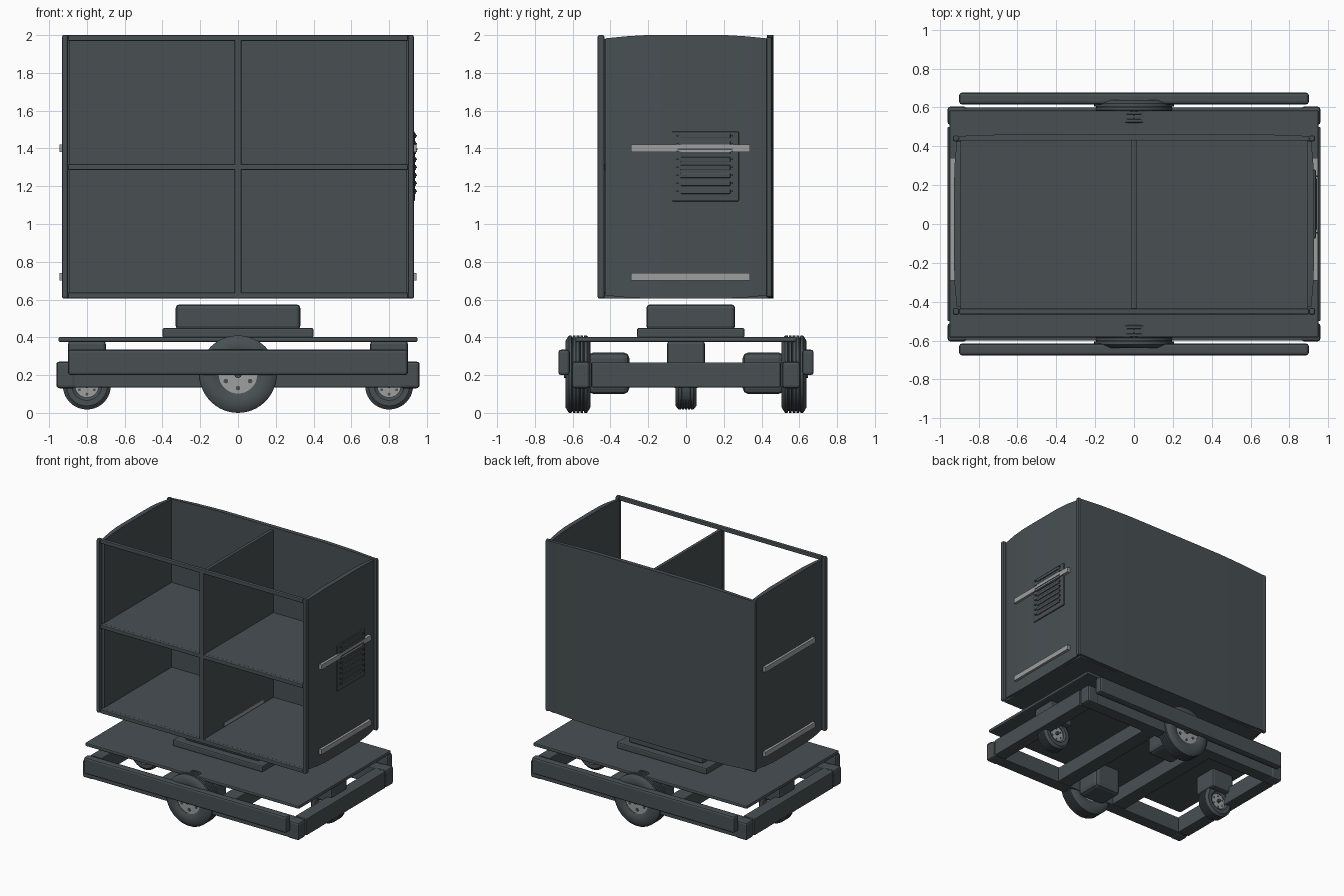
import bpy, bmesh, math
from mathutils import Matrix, Vector

old = bpy.data.objects.get("Cube")
if old:
    bpy.data.objects.remove(old)


def material(name, rgb):
    m = bpy.data.materials.new(name)
    m.use_nodes = True
    m.diffuse_color = (*rgb, 1)
    m.node_tree.nodes["Principled BSDF"].inputs["Base Color"].default_value = (*rgb, 1)
    return m


SLATE = material("dark slate", (0.065, 0.08, 0.086))
LIGHT = material("light grey", (0.34, 0.35, 0.35))


def finish(name, bm, mat, bevel=0, smooth=False):
    bmesh.ops.recalc_face_normals(bm, faces=bm.faces)
    me = bpy.data.meshes.new(name)
    bm.to_mesh(me)
    bm.free()
    me.materials.append(mat)
    ob = bpy.data.objects.new(name, me)
    bpy.context.collection.objects.link(ob)
    if bevel:
        mod = ob.modifiers.new("bevel", 'BEVEL')
        mod.width, mod.segments = bevel, 2
    if smooth:
        bpy.ops.object.select_all(action='DESELECT')
        ob.select_set(True)
        bpy.context.view_layer.objects.active = ob
        bpy.ops.object.shade_smooth_by_angle(angle=math.radians(35))
    return ob


def box(name, x, y, z, mat=SLATE, bevel=0.006):
    """Box from (low, high) ranges on each axis."""
    bm = bmesh.new()
    bmesh.ops.create_cube(bm, size=1)
    for v in bm.verts:
        v.co = Vector([(r[0] + r[1]) / 2 + c * (r[1] - r[0]) for r, c in zip((x, y, z), v.co)])
    return finish(name, bm, mat, bevel)


def panel(name, half, normal, offset, bulge):
    """Upright panel, thinner at its edges, with its top and bottom rims bowed."""
    n, low, high, thick = 8, 0.605, 2.0, 0.022
    bm = bmesh.new()
    rows = []
    for i in range(n + 1):
        t = -1 + 2 * i / n
        drop = 0.017 * max(0, abs(t) - 0.6) / 0.4
        out = offset + bulge * (1 - t ** 4)
        row = []
        for d, z in ((out, low + drop), (out, high - drop),
                     (offset - thick, high - drop), (offset - thick, low + drop)):
            row.append(bm.verts.new((normal * d, t * half, z) if name.startswith("side")
                                    else (t * half, normal * d, z)))
        rows.append(row)
    for a, b in zip(rows, rows[1:]):
        for k in range(4):
            bm.faces.new((a[k], a[k - 1], b[k - 1], b[k]))
    bm.faces.new(rows[0])
    bm.faces.new(rows[-1])
    return finish(name, bm, SLATE, smooth=True)


def lathe(name, profile, centre, mat=SLATE, steps=40):
    """Spin (radius, y) points about an axis along y."""
    bm = bmesh.new()
    vs = [bm.verts.new((r, y, 0)) for r, y in profile]
    edges = [bm.edges.new(p) for p in zip(vs, vs[1:])]
    bmesh.ops.spin(bm, geom=vs + edges, axis=(0, 1, 0), cent=(0, 0, 0),
                   angle=math.tau, steps=steps)
    bmesh.ops.remove_doubles(bm, verts=bm.verts, dist=1e-5)
    bmesh.ops.translate(bm, verts=bm.verts, vec=centre)
    return finish(name, bm, mat, smooth=True)


def wheel(name, centre, r, w):
    """Grooved tyre with light hub discs and dark bolts on both faces."""
    inner = r * 0.5
    pts = [(inner, -w * 0.8), (r * 0.62, -w), (r * 0.85, -w), (r * 0.96, -w * 0.8)]
    for k in range(-2, 3):
        c = k * w * 0.3
        pts += [(r, c - w * 0.1), (r, c + w * 0.1)]
        if k < 2:
            pts += [(r * 0.95, c + w * 0.12), (r * 0.95, c + w * 0.18)]
    pts += [(r * 0.96, w * 0.8), (r * 0.85, w), (r * 0.62, w), (inner, w * 0.8)]
    lathe(name + "_tyre", pts, centre)
    h = w * 0.72
    lathe(name + "_hub", [(0, -h), (inner * 1.03, -h), (inner * 1.03, h), (0, h)], centre, LIGHT)
    axle = w * 1.1
    lathe(name + "_axle", [(0, -axle), (r * 0.1, -axle), (r * 0.1, axle), (0, axle)],
          centre, SLATE, 16)
    bm = bmesh.new()
    for k in range(6):
        a = math.tau * (k + 0.5) / 6
        pos = Vector(centre) + Vector((math.cos(a), 0, math.sin(a))) * r * 0.36
        bmesh.ops.create_cone(bm, cap_ends=True, segments=10, radius1=r * 0.06,
                              radius2=r * 0.06, depth=w * 1.56,
                              matrix=Matrix.Translation(pos) @ Matrix.Rotation(math.pi / 2, 4, 'X'))
    finish(name + "_bolts", bm, SLATE)


# Cabinet shell and shelves
for s, side in ((1, "left"), (-1, "right")):
    panel("side_panel_" + side, 0.425, s, 0.912, 0.015)
    x = sorted((s * 0.9, s * 0.932))
    box("front_post_" + side, x, (-0.468, -0.432), (0.605, 2.0), bevel=0.01)
    box("back_post_" + side, x, (0.425, 0.455), (0.612, 1.99), bevel=0.01)
panel("back_panel", 0.925, 1, 0.452, 0.012)
for name, z in (("top", 1.985), ("middle", 1.302), ("bottom", 0.622)):
    zr = (z - 0.016, z + 0.015)
    box("front_rail_" + name, (-0.9, 0.9), (-0.465, -0.435), zr)
    if name != "top":
        box("shelf_" + name, (-0.895, 0.895), (-0.44, 0.435), zr, bevel=0)
box("front_centre_post", (-0.018, 0.018), (-0.465, -0.435), (0.605, 1.99))
box("centre_divider", (-0.014, 0.014), (-0.44, 0.435), (0.62, 1.98))
box("divider_strip", (0.012, 0.018), (-0.2, 0.3), (0.645, 0.67), LIGHT, 0)

# Light slide rails on the cabinet sides
for s, side in ((1, "left"), (-1, "right")):
    for name, z in (("upper", 1.4), ("lower", 0.72)):
        box(f"slide_rail_{name}_{side}", sorted((s * 0.91, s * 0.946)), (-0.29, 0.34),
            (z - 0.02, z + 0.02), LIGHT, 0)

# Vent with louvres and screws
box("vent_plate", (0.915, 0.936), (-0.075, 0.28), (1.12, 1.49))
for k in range(8):
    z = 1.16 + k * 0.042
    box("vent_louvre", (0.93, 0.943), (-0.03, 0.235), (z, z + 0.026), bevel=0.004)
    for y in (-0.045, 0.245):
        box("vent_screw", (0.93, 0.948), (y - 0.004, y + 0.004), (z + 0.01, z + 0.018), bevel=0)
box("rail_slot", (0.94, 0.949), (-0.045, 0.245), (1.392, 1.399), bevel=0)

# Turntable
box("turntable_block", (-0.33, 0.33), (-0.21, 0.26), (0.44, 0.575), bevel=0.02)
box("turntable_base", (-0.4, 0.4), (-0.26, 0.31), (0.398, 0.45), bevel=0.01)

# Chassis deck, frame and bumpers
box("deck_plate", (-0.95, 0.95), (-0.585, 0.585), (0.375, 0.402), bevel=0.008)
for s, side in ((1, "left"), (-1, "right")):
    box("frame_end_" + side, sorted((s * 0.86, s * 0.96)), (-0.5, 0.5), (0.135, 0.268))
    box("cross_beam_" + side, sorted((s * 0.21, s * 0.33)), (-0.52, 0.52), (0.14, 0.26))
    box("caster_mount_" + side, sorted((s * 0.7, s * 0.9)), (-0.1, 0.1), (0.22, 0.38), bevel=0.015)
    wheel("caster_" + side, (s * 0.8, 0, 0.145), 0.127, 0.055)
for s, side in ((-1, "front"), (1, "back")):
    box("frame_bar_" + side, (-0.94, 0.94), sorted((s * 0.5, s * 0.6)), (0.135, 0.266))
    for x in (-0.91, 0.91):
        box("frame_corner_" + side, (x - 0.05, x + 0.05), sorted((s * 0.51, s * 0.604)),
            (0.13, 0.272), bevel=0.015)
    box("bumper_" + side, (-0.9, 0.9), sorted((s * 0.615, s * 0.676)), (0.2, 0.335), bevel=0.015)
    box("drive_housing_" + side, (-0.12, 0.12), sorted((s * 0.3, s * 0.52)), (0.1, 0.32), bevel=0.03)
    wheel("drive_wheel_" + side, (0, s * 0.572, 0.208), 0.205, 0.067)

# Rest the whole model on the ground
for ob in bpy.context.collection.objects:
    if ob.type == 'MESH' and ob.data.materials and ob.data.materials[0] in (SLATE, LIGHT):
        ob.location.z -= 0.003 if "wheel" in ob.name else 0
